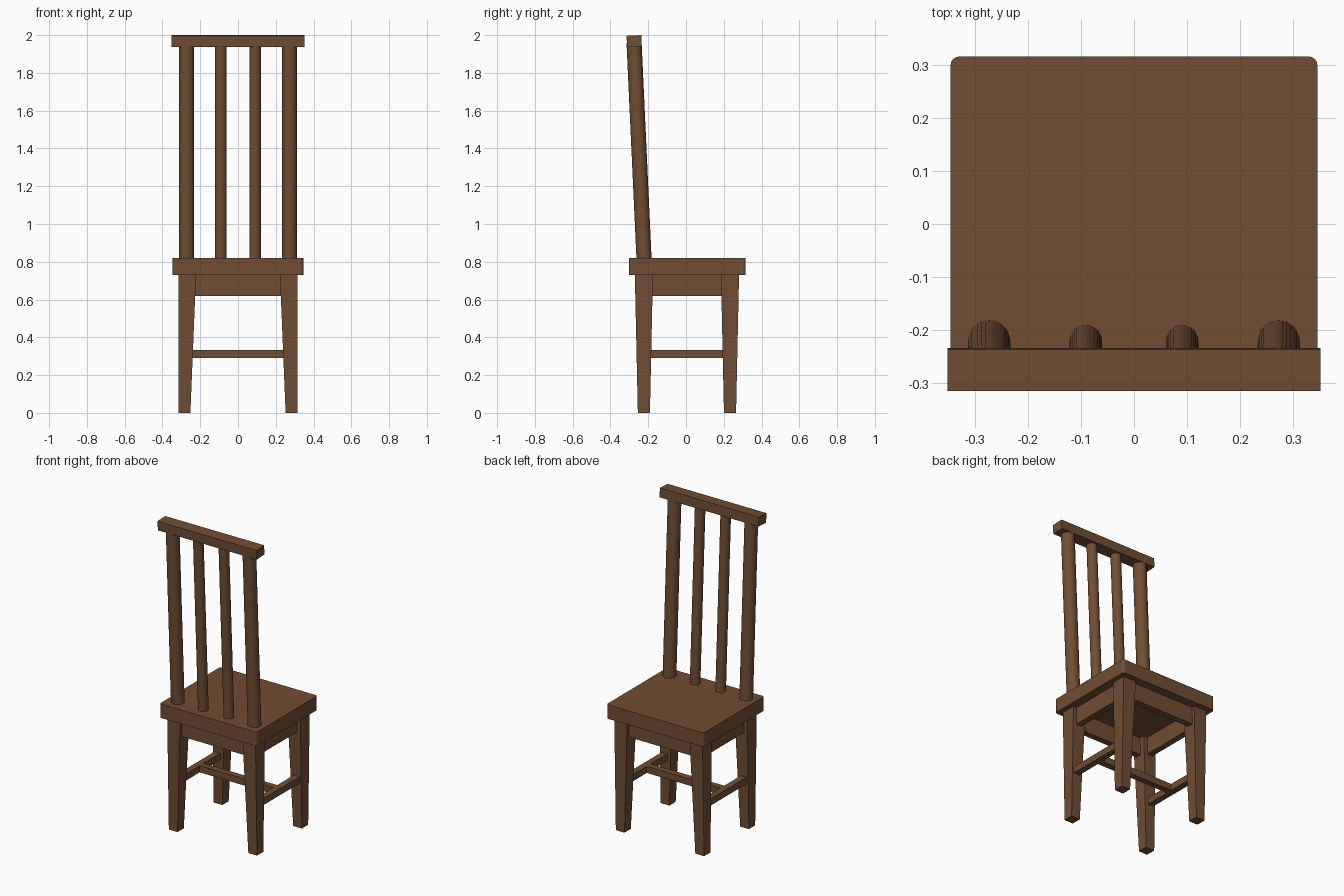
import bpy, bmesh, math
from mathutils import Vector

if "Cube" in bpy.data.objects:
    bpy.data.objects.remove(bpy.data.objects["Cube"])

wood = bpy.data.materials.new("brown_wood")
wood.diffuse_color = (0.165, 0.075, 0.033, 1)
wood.use_nodes = True
wood.node_tree.nodes["Principled BSDF"].inputs["Base Color"].default_value = wood.diffuse_color


def finish(name, bm):
    bmesh.ops.recalc_face_normals(bm, faces=bm.faces)
    mesh = bpy.data.meshes.new(name)
    bm.to_mesh(mesh)
    bm.free()
    mesh.materials.append(wood)
    obj = bpy.data.objects.new(name, mesh)
    bpy.context.collection.objects.link(obj)
    return obj


def tapered(name, low, high, z0, z1, corner=0):
    """Block between two (x0, x1, y0, y1) rectangles, optional rounded upright edges."""
    bm = bmesh.new()
    rings = []
    for (x0, x1, y0, y1), z in ((low, z0), (high, z1)):
        rings.append([bm.verts.new((x, y, z)) for x, y in
                      ((x0, y0), (x1, y0), (x1, y1), (x0, y1))])
        bm.faces.new(rings[-1])
    for i in range(4):
        j = (i + 1) % 4
        bm.faces.new((rings[0][i], rings[0][j], rings[1][j], rings[1][i]))
    if corner:
        up = [e for e in bm.edges if abs(e.verts[0].co.z - e.verts[1].co.z) > 0.01]
        bmesh.ops.bevel(bm, geom=up, offset=corner, segments=4, profile=0.5, affect='EDGES')
    return finish(name, bm)


def box(name, x0, x1, y0, y1, z0, z1, corner=0):
    return tapered(name, (x0, x1, y0, y1), (x0, x1, y0, y1), z0, z1, corner)


def rod(name, a, b, radius):
    a, b = Vector(a), Vector(b)
    bpy.ops.mesh.primitive_cylinder_add(vertices=32, radius=radius, depth=(b - a).length,
                                        location=(a + b) / 2)
    obj = bpy.context.object
    obj.name = name
    obj.rotation_euler = (b - a).to_track_quat('Z', 'Y').to_euler()
    obj.data.materials.append(wood)
    bpy.ops.object.shade_smooth_by_angle(angle=math.radians(40))


# Seat
box("seat", -0.346, 0.346, -0.303, 0.316, 0.73, 0.82, 0.016)

# Legs, side aprons and side stretchers on both sides
for side, s in (("left", -1), ("right", 1)):
    for end, y in (("back", -0.223), ("front", 0.233)):
        tapered(f"{end}_leg_{side}",
                (s * 0.252, s * 0.314, y - 0.032, y + 0.032),
                (s * 0.222, s * 0.314, y - 0.048, y + 0.048), 0, 0.735)
    box(f"side_apron_{side}", s * 0.25, s * 0.29, -0.2, 0.21, 0.62, 0.735)
    box(f"side_stretcher_{side}", s * 0.262, s * 0.302, -0.2, 0.21, 0.29, 0.333)

# Aprons across the width and the cross stretcher
box("back_apron", -0.25, 0.25, -0.25, -0.21, 0.62, 0.735)
box("front_apron", -0.25, 0.25, 0.22, 0.26, 0.62, 0.735)
box("cross_stretcher", -0.27, 0.27, -0.015, 0.025, 0.29, 0.333)

# Leaning back rods
for i, (x, r) in enumerate(((-0.273, 0.04), (-0.091, 0.031), (0.091, 0.031), (0.273, 0.04))):
    rod(f"back_rod_{i + 1}", (x, -0.221, 0.79), (x, -0.275, 1.96), r)

# Top rail, leaning with the rods
rail = box("top_rail", -0.352, 0.352, -0.039, 0.039, -0.03, 0.03)
rail.location = (0, -0.2745, 1.9682)
rail.rotation_euler = (math.atan2(0.054, 1.17), 0, 0)
